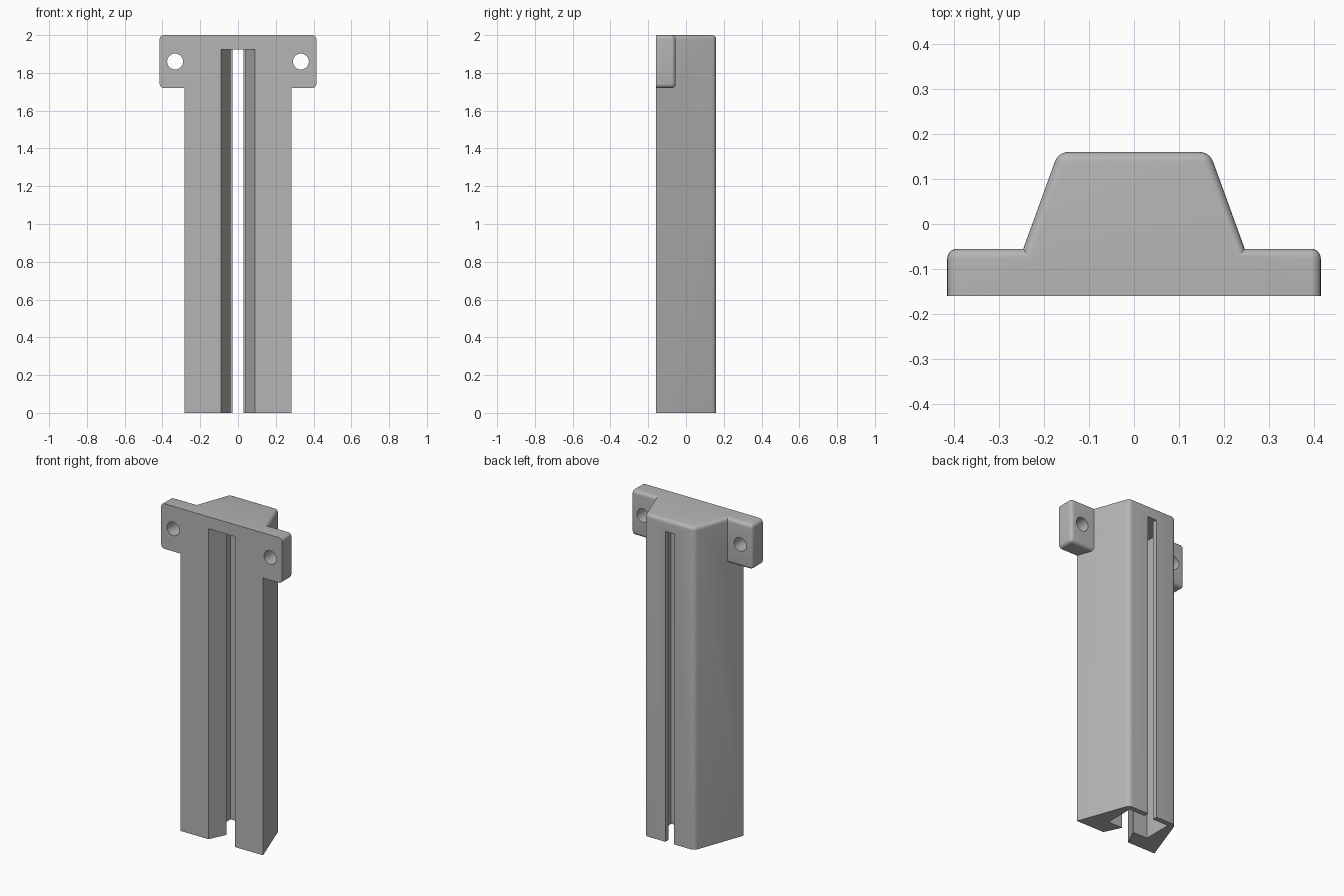
import bpy, bmesh, math
from mathutils import Matrix

scene = bpy.context.scene
if "Cube" in scene.objects:
    bpy.data.objects.remove(scene.objects["Cube"], do_unlink=True)

FRONT, BACK, TOP = -0.16, 0.16, 2.0
FILLET = 0.022

grey = bpy.data.materials.new("plain_grey")
grey.use_nodes = True
grey.diffuse_color = (0.46, 0.46, 0.46, 1)
grey.node_tree.nodes["Principled BSDF"].inputs["Base Color"].default_value = grey.diffuse_color


def prism(name, half, z0, z1, round_edge=None):
    """Extrude a half outline, mirrored across x, and fillet chosen edges."""
    outline = half + [(-x, y) for x, y in reversed(half)]
    bm = bmesh.new()
    base = bm.faces.new([bm.verts.new((x, y, z0)) for x, y in outline])
    ext = bmesh.ops.extrude_face_region(bm, geom=[base])
    for v in ext["geom"]:
        if isinstance(v, bmesh.types.BMVert):
            v.co.z = z1
    bmesh.ops.recalc_face_normals(bm, faces=bm.faces)
    if round_edge:
        edges = [e for e in bm.edges if round_edge(*[v.co for v in e.verts])]
        bmesh.ops.bevel(bm, geom=edges, offset=FILLET, segments=5,
                        profile=0.5, affect='EDGES')
    return finish(name, bm)


def finish(name, bm):
    mesh = bpy.data.meshes.new(name)
    bm.to_mesh(mesh)
    bm.free()
    mesh.materials.append(grey)
    obj = bpy.data.objects.new(name, mesh)
    scene.collection.objects.link(obj)
    return obj


def combine(target, other, operation):
    mod = target.modifiers.new(operation.lower(), 'BOOLEAN')
    mod.object, mod.operation, mod.solver = other, operation, 'EXACT'
    bpy.context.view_layer.objects.active = target
    bpy.ops.object.modifier_apply(modifier=mod.name)
    bpy.data.objects.remove(other, do_unlink=True)


def off_front(a, b):
    return max(a.y, b.y) > FRONT + 0.01


def body_edge(a, b):
    # back verticals and the back and side edges of the top
    at_back = min(a.y, b.y) > BACK - 0.01 and abs(a.z - b.z) > 0.1
    return at_back or (off_front(a, b) and min(a.z, b.z) > TOP - 0.01)


# Tapered body and mounting flange
holder = prism("slotted_holder", [(0.284, FRONT), (0.168, BACK)], 0, TOP, body_edge)
flange = prism("flange", [(0.415, FRONT), (0.415, -0.055)], 1.72, TOP, off_front)
combine(holder, flange, 'UNION')

# Flared front mouth, wide inner channel and narrow back slot
channel = prism("channel_cutter",
                [(0.109, -0.2), (0.04, -0.055), (0.14, -0.055),
                 (0.14, 0.128), (0.03, 0.128), (0.03, 0.2)], -0.1, 1.925)
combine(holder, channel, 'DIFFERENCE')

# Screw holes
for side in (-1, 1):
    bm = bmesh.new()
    bmesh.ops.create_cone(bm, cap_ends=True, segments=40, radius1=0.042, radius2=0.042,
                          depth=0.5, matrix=Matrix.Translation((side * 0.333, -0.1, 1.86))
                          @ Matrix.Rotation(math.pi / 2, 4, 'X'))
    combine(holder, finish("hole_cutter", bm), 'DIFFERENCE')

bpy.ops.object.select_all(action='DESELECT')
holder.select_set(True)
bpy.context.view_layer.objects.active = holder
bpy.ops.object.shade_smooth_by_angle(angle=math.radians(30))
